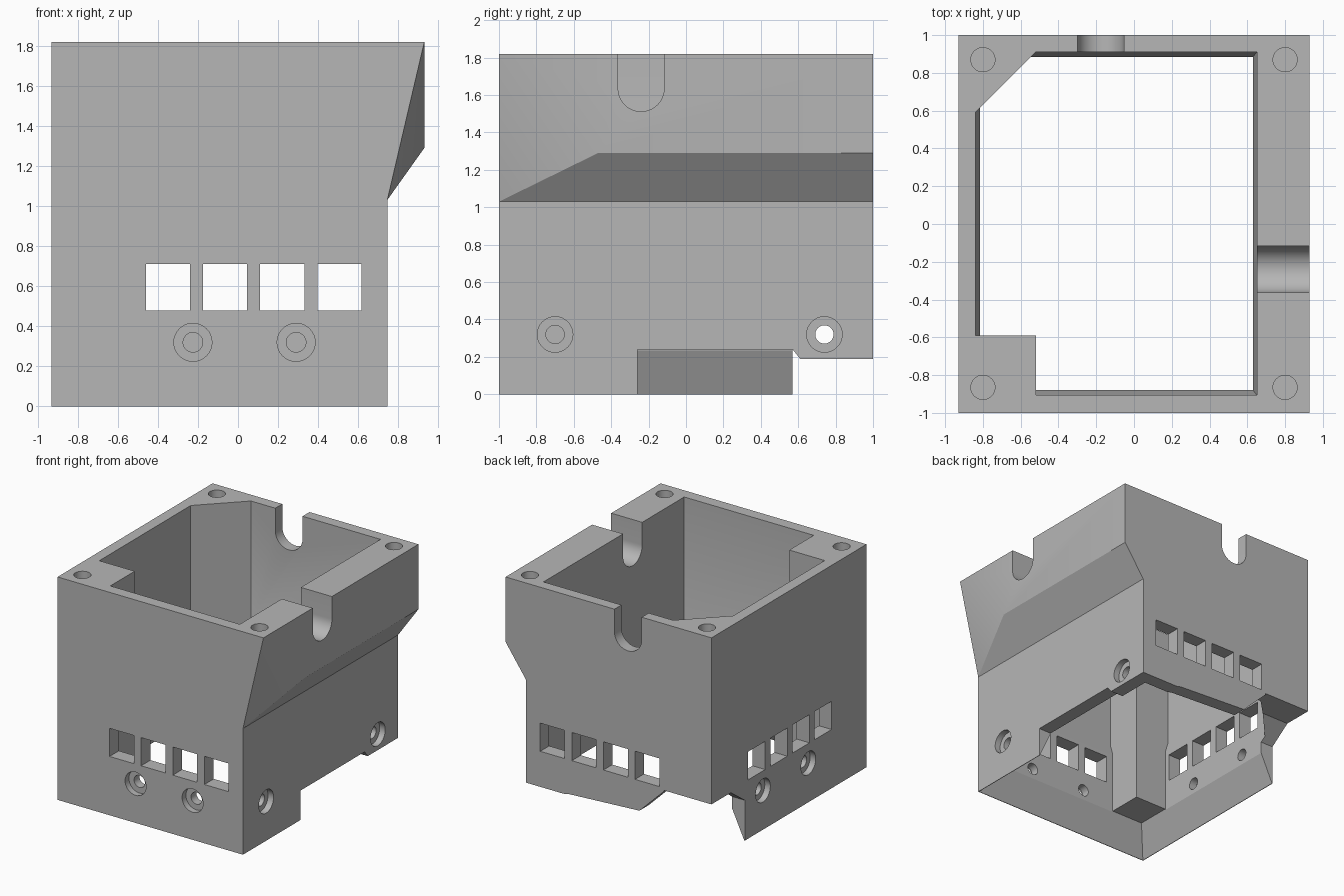
import bpy, bmesh, math

cube = bpy.data.objects.get("Cube")
if cube:
    bpy.data.objects.remove(cube, do_unlink=True)

grey = bpy.data.materials.new("plain_grey")
grey.use_nodes = True
grey.diffuse_color = (0.47, 0.47, 0.47, 1)
for node in grey.node_tree.nodes:
    if node.type == 'BSDF_PRINCIPLED':
        node.inputs["Base Color"].default_value = (0.47, 0.47, 0.47, 1)


def make_object(name, verts, faces):
    bm = bmesh.new()
    vs = [bm.verts.new(v) for v in verts]
    for f in faces:
        bm.faces.new([vs[i] for i in f])
    bmesh.ops.recalc_face_normals(bm, faces=bm.faces)
    mesh = bpy.data.meshes.new(name)
    bm.to_mesh(mesh)
    bm.free()
    mesh.materials.append(grey)
    ob = bpy.data.objects.new(name, mesh)
    bpy.context.collection.objects.link(ob)
    return ob


# Housing block with an overhanging, faceted right side
def outline(y):
    return [(-.93, y, 0), (.745, y, 0), (.745, y, 1.03), (.93, y, 1.82), (-.93, y, 1.82)]


housing = make_object(
    "housing", outline(-1) + outline(1) + [(.93, 1, 1.29), (.93, -.47, 1.29)],
    [(0, 1, 2, 3, 4), (9, 8, 10, 7, 6, 5), (0, 5, 6, 1), (1, 6, 7, 2), (2, 7, 10, 11),
     (2, 11, 3), (3, 11, 10, 8), (3, 8, 9, 4), (4, 9, 5, 0)])


def place(axis, u, v, w):
    return {'X': (w, u, v), 'Y': (u, w, v), 'Z': (u, v, w)}[axis]


def cut(axis, rings):
    """Subtract a solid lofted through (outline, position) rings along an axis."""
    n = len(rings[0][0])
    verts = [place(axis, u, v, w) for pts, w in rings for u, v in pts]
    faces = [tuple(range(n)), tuple(range(len(verts) - n, len(verts)))]
    for r in range(len(rings) - 1):
        a = r * n
        faces += [(a + i, a + (i + 1) % n, a + n + (i + 1) % n, a + n + i) for i in range(n)]
    cutter = make_object("cutter", verts, faces)
    cutter.hide_render = True
    mod = housing.modifiers.new("cut", 'BOOLEAN')
    mod.operation = 'DIFFERENCE'
    mod.solver = 'EXACT'
    mod.object = cutter
    bpy.context.view_layer.objects.active = housing
    bpy.ops.object.modifier_apply(modifier=mod.name)
    bpy.data.objects.remove(cutter, do_unlink=True)


def prism(axis, pts, w0, w1):
    cut(axis, [(pts, w0), (pts, w1)])


def rect(u0, u1, v0, v1):
    return [(u0, v0), (u1, v0), (u1, v1), (u0, v1)]


def arc(u, v, r, start=0, turn=2 * math.pi, n=32):
    return [(u + r * math.cos(start + turn * i / n), v + r * math.sin(start + turn * i / n))
            for i in range(n)]


# Cavity with a corner pillar, a diagonal corner and a slightly thicker lower wall
upper = [(-.84, -.59), (-.52, -.59), (-.52, -.905), (.65, -.905), (.65, .91), (-.52, .91), (-.84, .59)]
lower = [(-.815, -.59), (-.52, -.59), (-.52, -.88), (.63, -.88), (.63, .885), (-.545, .885), (-.815, .615)]
cut('Z', [(lower, -.1), (lower, .76), (upper, .84), (upper, 2)])

# Underside: sloped rim, stepped right and back edge, raised back corner
cut('Z', [(rect(-.93, .745, -1, .6), -.01), (rect(-.812, .627, -.877, .6), .24)])
prism('X', [(-.26, -.1), (-.26, .24), (.57, .24), (.61, .19), (1.1, .19), (1.1, -.1)], -.7, 1.1)
prism('X', [(.57, -.1), (.57, .33), (.75, .46), (1.1, .46), (1.1, -.1)], -1.1, -.5)
prism('Y', [(-.51, -.1), (-.51, .46), (-.28, .235), (.36, .2), (.43, .185), (.43, -.1)], .8, 1.1)


# Cable slots in the rim
def slot(axis, centre, w0, w1):
    curve = arc(centre, 1.635, .123, math.pi, math.pi, 20) + [(centre + .123, 1.635)]
    prism(axis, curve + [(centre + .123, 2), (centre - .123, 2)], w0, w1)


slot('X', -.24, .55, 1.1)
slot('Y', -.177, .8, 1.1)

# Square windows in the front, back and left-hand walls
for i in range(4):
    start = -.46 + i * .2855
    window = rect(start, start + .22, .48, .71)
    prism('Y', window, -1.1, -.8)
    prism('Y', window, .8, 1.1)
    start -= .09
    prism('X', rect(start, start + .22, .48, .71), -1.1, -.75)


# Counterbored screw holes through the walls
def screw_hole(axis, u, face, inward):
    prism(axis, arc(u, .32, .095), face - inward * .1, face + inward * .05)
    prism(axis, arc(u, .32, .049), face - inward * .1, face + inward * .16)


for x in (-.225, .29):
    screw_hole('Y', x, -1, 1)
for y in (-.7, .74):
    screw_hole('X', y, .745, -1)
for y in (-.25, .335):
    screw_hole('X', y, -.93, 1)

# Blind holes in the top corners
for x in (-.8, .8):
    for y in (-.865, .87):
        prism('Z', arc(x, y, .064), 1.67, 2)

# Smooth the round bores, keep the edges sharp
bpy.ops.object.select_all(action='DESELECT')
housing.select_set(True)
bpy.context.view_layer.objects.active = housing
bpy.ops.object.shade_smooth_by_angle(angle=math.radians(20))
